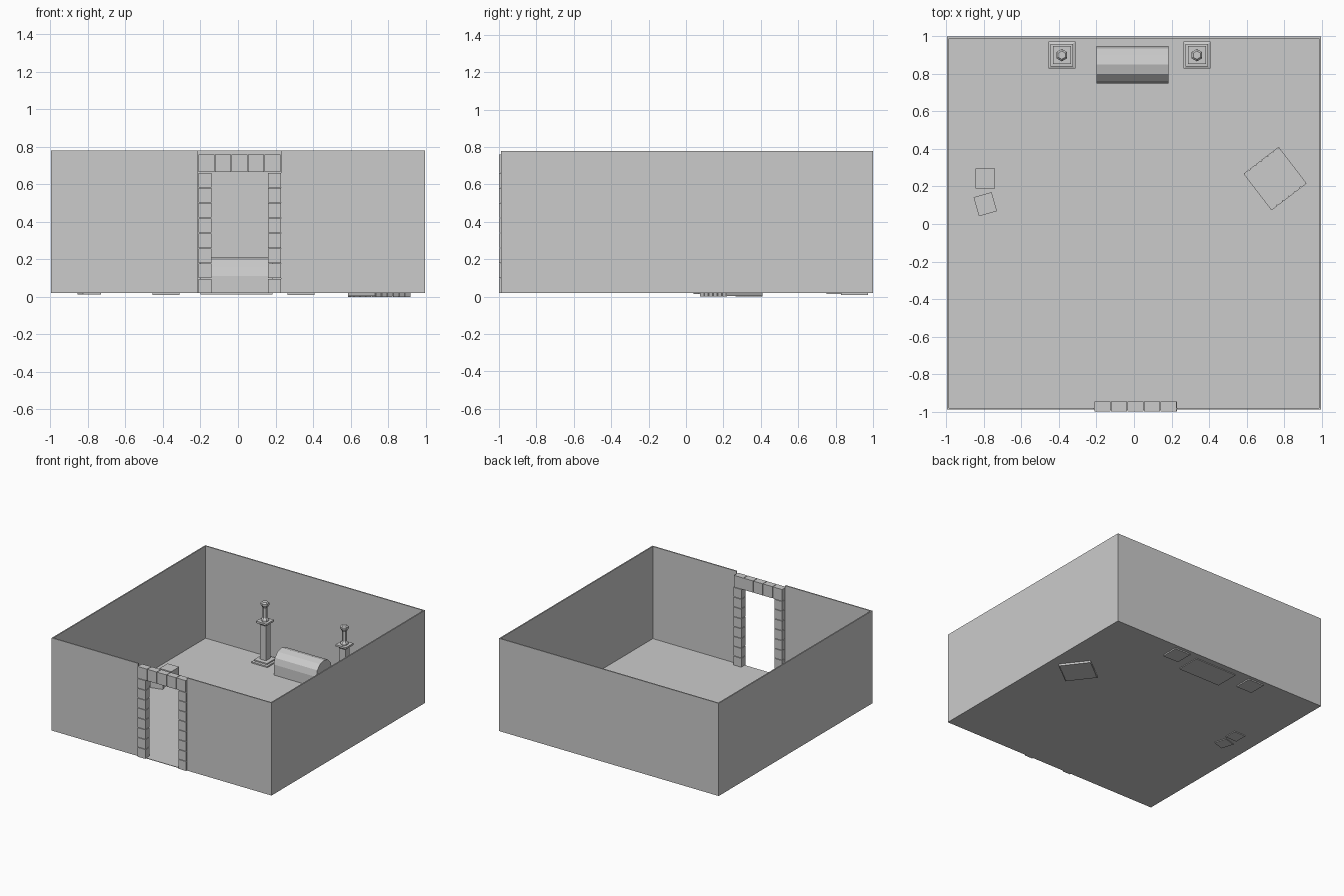
import bpy
from math import radians, cos, sin, pi

if "Cube" in bpy.data.objects:
    bpy.data.objects.remove(bpy.data.objects["Cube"])


def mesh(name, verts, faces):
    me = bpy.data.meshes.new(name)
    me.from_pydata(verts, [], faces)
    me.update()
    ob = bpy.data.objects.new(name, me)
    bpy.context.collection.objects.link(ob)
    return ob


def box(name, x0, x1, y0, y1, z0, z1, rot=0):
    """Box by its extents, turned about its own vertical axis."""
    hx, hy = (x1 - x0) / 2, (y1 - y0) / 2
    v = [(x, y, z) for z in (z0, z1)
         for x, y in ((-hx, -hy), (hx, -hy), (hx, hy), (-hx, hy))]
    f = [(3, 2, 1, 0), (4, 5, 6, 7)] + [(i, (i + 1) % 4, (i + 1) % 4 + 4, i + 4) for i in range(4)]
    ob = mesh(name, v, f)
    ob.location = ((x0 + x1) / 2, (y0 + y1) / 2, 0)
    ob.rotation_euler.z = radians(rot)
    return ob


def lathe(name, cx, cy, profile, n, turn=0):
    """Flat-sided turned shape from (radius, z) points."""
    v = [(cx + r * cos(turn + 2 * pi * i / n), cy + r * sin(turn + 2 * pi * i / n), z)
         for r, z in profile for i in range(n)]
    f = [(k * n + i, k * n + (i + 1) % n, (k + 1) * n + (i + 1) % n, (k + 1) * n + i)
         for k in range(len(profile) - 1) for i in range(n)]
    last = (len(profile) - 1) * n
    f += [tuple(reversed(range(n))), tuple(range(last, last + n))]
    return mesh(name, v, f)


# Room shell
W, T, Z0, Z1 = 0.997, 0.01, 0.02, 0.78
YF = -0.99
DL, DR = -0.21, 0.23
box("floor", -W, W, YF, 1, Z0, Z0 + 0.004)
box("left_wall", -W, -W + T, YF, 1, Z0, Z1)
box("right_wall", W - T, W, YF, 1, Z0, Z1)
box("back_wall", -W + T, W - T, 1 - T, 1, Z0, Z1)
box("front_wall_left", -W + T, DL - 0.004, YF, YF + T, Z0, Z1)
box("front_wall_right", DR, W - T, YF, YF + T, Z0, Z1)

# Doorway stones: two jambs and a lintel
gap = 0.004
h = (0.665 - Z0) / 8
for side, x0, x1 in (("left", DL, -0.14), ("right", 0.16, DR)):
    for i in range(8):
        box(f"{side}_jamb_stone", x0, x1, -1, -0.945, Z0 + i * h, Z0 + (i + 1) * h - gap)
w = (DR - DL) / 5
for i in range(5):
    box("lintel_stone", DL + i * w, DL + (i + 1) * w - gap, -1, -0.945, 0.665, 0.76)

# Chest with a six-sided barrel lid
CX0, CX1, CY = -0.2, 0.185, 0.85
prof = [(CY - 0.1, 0.014)] + [(CY - 0.1 * cos(pi * i / 6), 0.11 + 0.1 * sin(pi * i / 6))
                              for i in range(7)] + [(CY + 0.1, 0.014)]
n = len(prof)
mesh("barrel_lid_chest", [(x, y, z) for x in (CX0, CX1) for y, z in prof],
     [(i, i + n, (i + 1) % n + n, (i + 1) % n) for i in range(n)]
     + [tuple(range(n)), tuple(reversed(range(n, 2 * n)))])

# Pedestals carrying hexagonal goblets
R2 = 2 ** 0.5
for cx in (-0.385, 0.335):
    square = [(0.072, 0.01), (0.072, 0.035), (0.06, 0.04), (0.06, 0.05), (0.028, 0.052),
              (0.028, 0.335), (0.035, 0.345), (0.048, 0.35), (0.048, 0.365)]
    lathe("pedestal", cx, 0.9, [(r * R2, z) for r, z in square], 4, pi / 4)
    lathe("goblet", cx, 0.9, [(0.03, 0.365), (0.03, 0.375), (0.018, 0.39), (0.018, 0.47),
                              (0.033, 0.495), (0.033, 0.51), (0.022, 0.52)], 6, pi / 6 + pi / 3)

# Two small boxes by the left wall
box("small_box", -0.845, -0.74, 0.19, 0.295, 0.014, 0.12)
box("turned_small_box", -0.843, -0.743, 0.053, 0.158, 0.014, 0.12, 16)

# Large crate by the right wall, slatted on two opposite sides
s = 0.118
cx, cy, rot = 0.752, 0.242, 37.5
box("crate", cx - s, cx + s, cy - s, cy + s, 0.004, 0.235, rot)
a = radians(rot)
for sign in (-1, 1):
    for i in range(6):
        u, v = -s + (i + 0.5) * 2 * s / 6, sign * (s + 0.002)
        px, py = cx + u * cos(a) - v * sin(a), cy + u * sin(a) + v * cos(a)
        box("crate_slat", px - 0.017, px + 0.017, py - 0.003, py + 0.003, 0.0, 0.235, rot)
